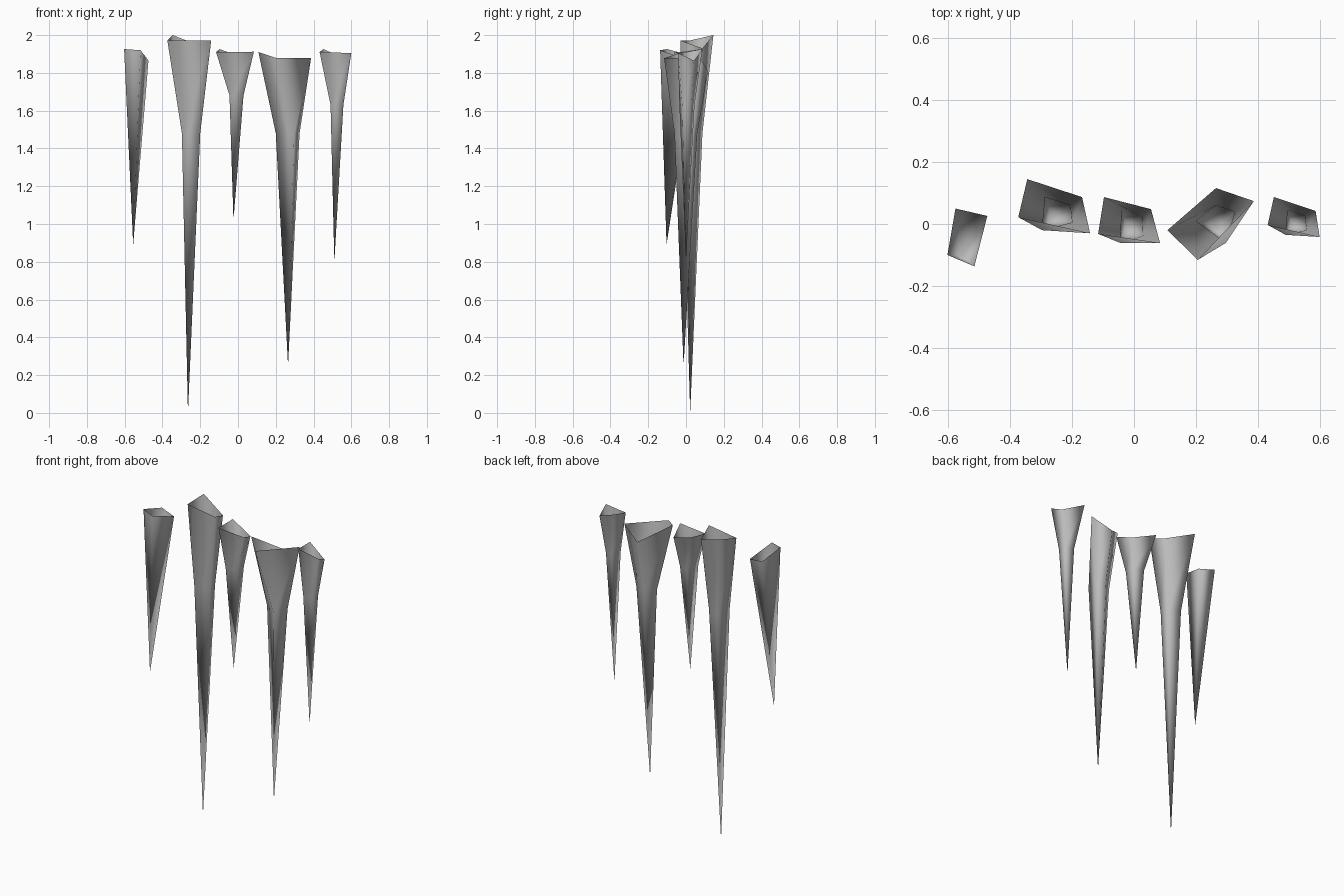
import bpy
import bmesh

# Remove the default object
default_cube = bpy.data.objects.get("Cube")
if default_cube:
    bpy.data.objects.remove(default_cube, do_unlink=True)

# One flat grey for all icicles
ice = bpy.data.materials.new("ice_grey")
ice.use_nodes = True
grey = (0.5, 0.5, 0.5, 1)
ice.diffuse_color = grey
shader = next(node for node in ice.node_tree.nodes if node.type == "BSDF_PRINCIPLED")
shader.inputs["Base Color"].default_value = grey
shader.inputs["Roughness"].default_value = 0.6


def build_icicle(name, tip, rim, neck=None, neck_height=None):
    """Open-topped four-sided spike: slanted rim, optional narrow neck, single tip.

    Corners run front-left-of-view, back, back, front (clockwise from above)."""
    mesh_builder = bmesh.new()
    rings = [[mesh_builder.verts.new(corner) for corner in rim]]
    if neck:
        rings.append([mesh_builder.verts.new((x, y, neck_height)) for x, y in neck])
    point = mesh_builder.verts.new(tip)

    # Walls between the rings, then the long taper down to the tip
    for side in range(len(rim)):
        following = (side + 1) % len(rim)
        for upper, lower in zip(rings, rings[1:]):
            mesh_builder.faces.new((upper[side], upper[following],
                                    lower[following], lower[side]))
        last = rings[-1]
        mesh_builder.faces.new((last[side], last[following], point))

    # The open rim stays uncapped; every wall is shaded smooth
    for face in mesh_builder.faces:
        face.smooth = True
    mesh = bpy.data.meshes.new(name)
    mesh_builder.to_mesh(mesh)
    mesh_builder.free()
    mesh.materials.append(ice)
    icicle = bpy.data.objects.new(name, mesh)
    bpy.context.collection.objects.link(icicle)
    return icicle


# Straight leaning spike at the model's right end
build_icicle(
    "far_right_icicle",
    tip=(-.555, -.103, .89),
    rim=[(-.603, -.1, 1.926), (-.577, .05, 1.885),
         (-.474, .026, 1.865), (-.516, -.137, 1.92)],
)

# Longest icicle
build_icicle(
    "long_right_icicle",
    tip=(-.265, .022, 0),
    rim=[(-.374, .022, 1.972), (-.345, .145, 2),
         (-.168, .087, 1.93), (-.142, -.03, 1.972)],
    neck=[(-.297, -.02), (-.287, .087), (-.206, .06), (-.2, .005)],
    neck_height=1.48,
)

# Short icicle in the middle
build_icicle(
    "short_middle_icicle",
    tip=(-.024, -.01, 1.02),
    rim=[(-.116, -.032, 1.91), (-.097, .087, 1.926),
         (.055, .048, 1.87), (.084, -.061, 1.912)],
    neck=[(-.045, -.061), (-.039, .045), (.026, .023), (.029, -.039)],
    neck_height=1.68,
)

# Wide icicle, turned relative to its neighbours
build_icicle(
    "wide_left_icicle",
    tip=(.265, -.013, .25),
    rim=[(.206, -.116, 1.878), (.108, -.02, 1.91),
         (.265, .116, 1.81), (.387, .074, 1.88)],
    neck=[(.297, -.061), (.2, .01), (.265, .06), (.326, .039)],
    neck_height=1.48,
)

# Slim icicle at the model's left end
build_icicle(
    "far_left_icicle",
    tip=(.51, 0, .8),
    rim=[(.432, -.003, 1.91), (.452, .087, 1.926),
         (.587, .042, 1.865), (.6, -.042, 1.905)],
    neck=[(.49, -.035), (.497, .045), (.552, .026), (.558, -.02)],
    neck_height=1.63,
)
